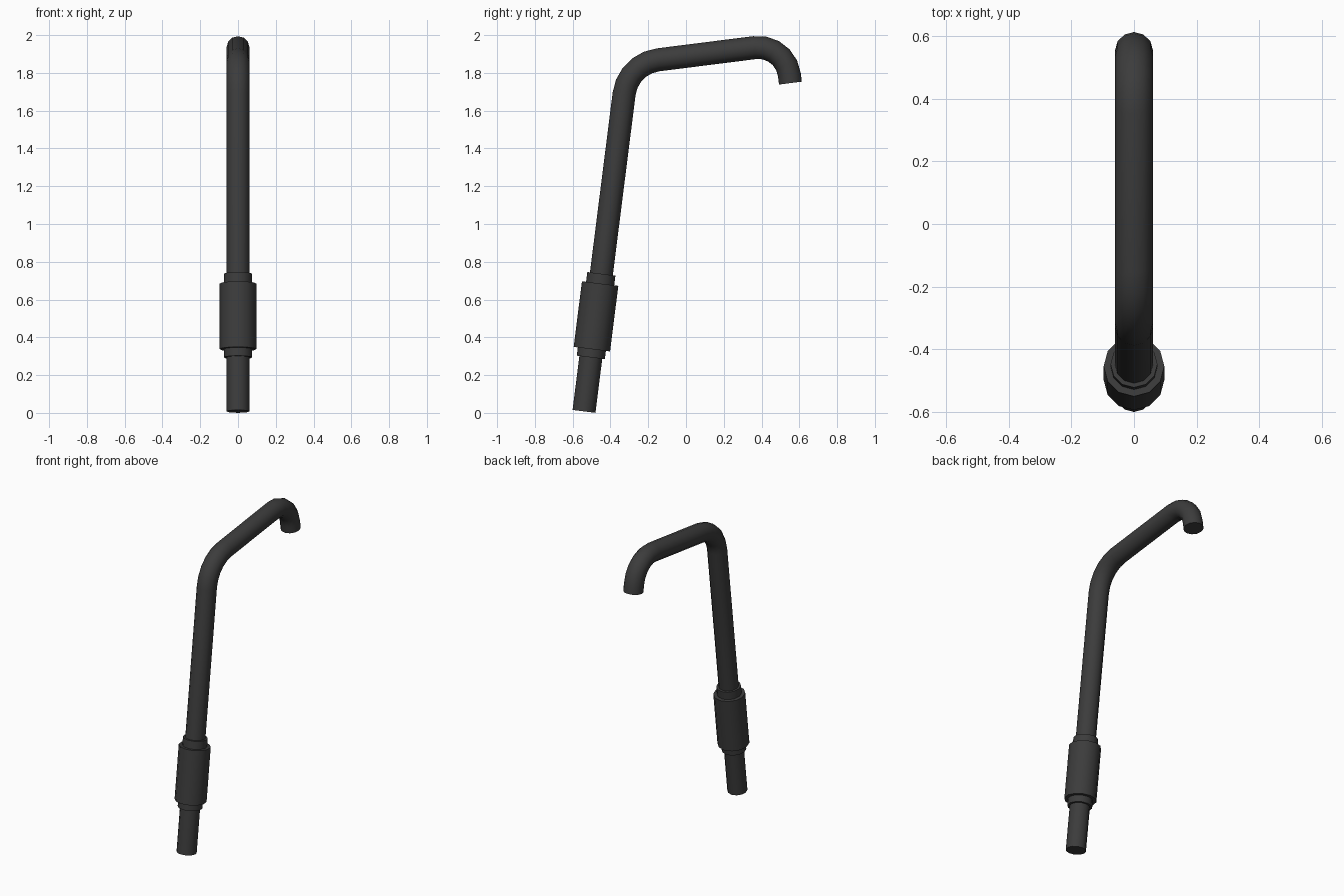
import bpy, bmesh, math
from math import sin, cos, radians
from mathutils import Vector

cube = bpy.data.objects.get("Cube")
if cube:
    bpy.data.objects.remove(cube, do_unlink=True)

SIDES = 12
LEAN = radians(7.2)

dark = bpy.data.materials.new("dark_grey_metal")
dark.use_nodes = True
dark.diffuse_color = (0.045, 0.045, 0.045, 1)
dark.node_tree.nodes["Principled BSDF"].inputs["Base Color"].default_value = dark.diffuse_color


def heading(a):
    """Direction in the side plane, a measured from +z towards +y."""
    return Vector((0, sin(a), cos(a)))


def sweep(name, stations, radius):
    """Round tube through (centre, heading angle) stations, capped at both ends."""
    bm = bmesh.new()
    rings = []
    for centre, a in stations:
        side, up = Vector((1, 0, 0)), heading(a + math.pi / 2)
        rings.append([bm.verts.new(centre + radius * (side * cos(t) + up * sin(t)))
                      for t in (2 * math.pi * i / SIDES for i in range(SIDES))])
    for low, high in zip(rings, rings[1:]):
        for i in range(SIDES):
            j = (i + 1) % SIDES
            bm.faces.new((low[i], low[j], high[j], high[i]))
    bm.faces.new(rings[0])
    bm.faces.new(rings[-1])
    bmesh.ops.recalc_face_normals(bm, faces=bm.faces)
    mesh = bpy.data.meshes.new(name)
    bm.to_mesh(mesh)
    bm.free()
    mesh.materials.append(dark)
    obj = bpy.data.objects.new(name, mesh)
    bpy.context.collection.objects.link(obj)
    bpy.ops.object.select_all(action="DESELECT")
    obj.select_set(True)
    bpy.context.view_layer.objects.active = obj
    bpy.ops.object.shade_smooth_by_angle(angle=radians(40))


def bend(start, a0, a1, r, steps):
    """Stations along an arc turning from heading a0 to a1."""
    centre = start + r * heading(a0 + math.pi / 2)
    angles = [a0 + (a1 - a0) * i / steps for i in range(steps + 1)]
    return [(centre - r * heading(a + math.pi / 2), a) for a in angles]


# Bent pipe: leaning riser, upper bend, long arm, downturned outlet
foot = Vector((0, -0.54, 0.008))
arm = math.pi / 2 - LEAN
outlet = math.pi - LEAN
upper_bend = bend(foot + 1.695 * heading(LEAN), LEAN, arm, 0.207, 5)
arm_end = upper_bend[-1][0] + 0.515 * heading(arm)
outlet_bend = bend(arm_end, arm, outlet, 0.165, 5)
tip = outlet_bend[-1][0] + 0.045 * heading(outlet)
sweep("bent_pipe", [(foot, LEAN)] + upper_bend + outlet_bend + [(tip, outlet)], 0.061)

# Collars stacked around the riser
for name, low, high, radius in (("lower_collar_ring", 0.288, 0.36, 0.075),
                                ("collar_sleeve", 0.332, 0.682, 0.097),
                                ("upper_collar_ring", 0.66, 0.734, 0.075)):
    sweep(name, [(foot + low * heading(LEAN), LEAN), (foot + high * heading(LEAN), LEAN)], radius)
